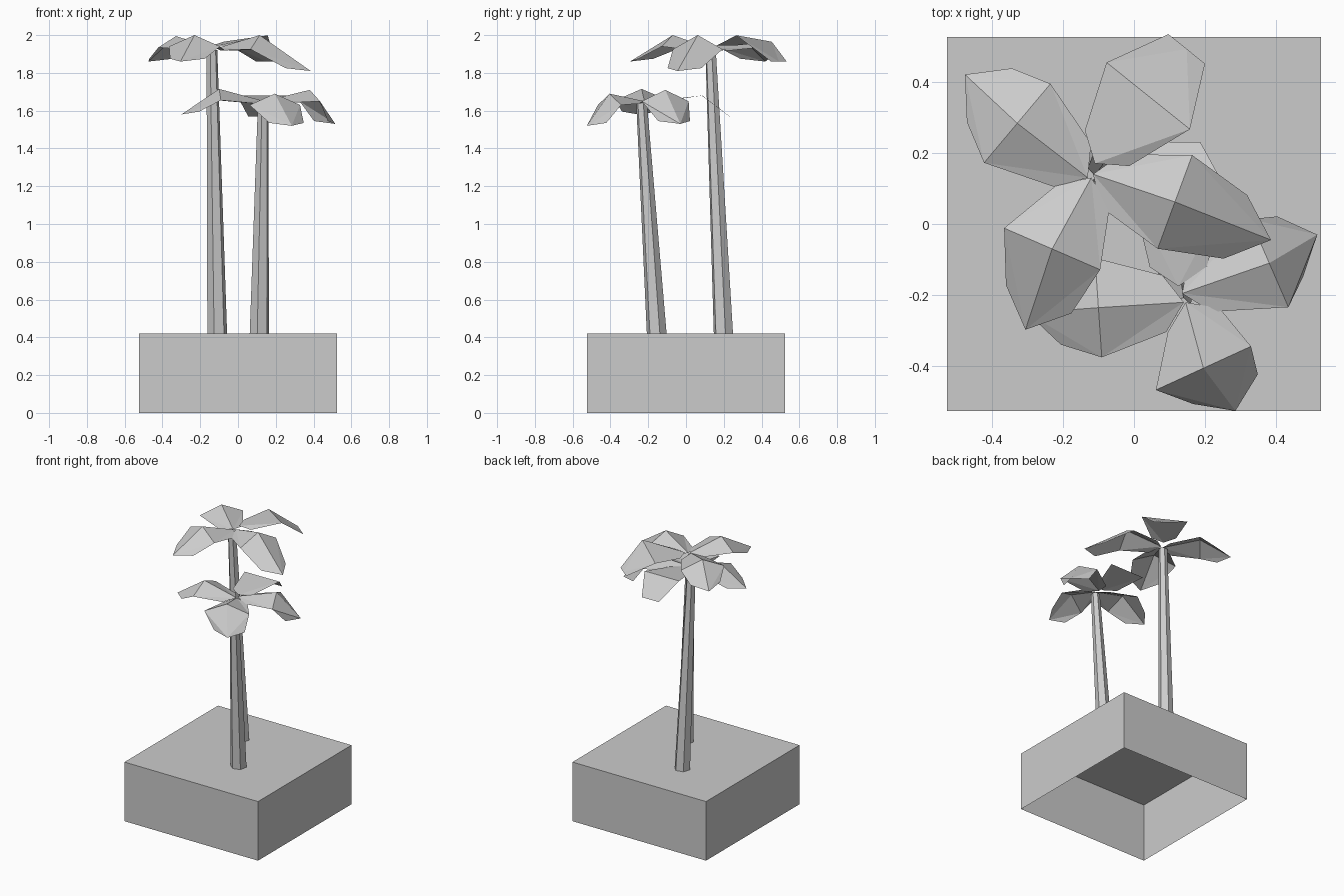
import bpy
import math
from mathutils import Vector

if "Cube" in bpy.data.objects:
    bpy.data.objects.remove(bpy.data.objects["Cube"])


def make(name, verts, faces):
    mesh = bpy.data.meshes.new(name)
    mesh.from_pydata(verts, [], faces)
    mesh.update()
    obj = bpy.data.objects.new(name, mesh)
    bpy.context.collection.objects.link(obj)
    return obj


def trunk(name, bottom, top, r0, r1, turn, n=6):
    # tapered, leaning six-sided stem
    verts = []
    for (x, y, z), r in ((bottom, r0), (top, r1)):
        for i in range(n):
            a = math.radians(turn) + 2 * math.pi * i / n
            verts.append((x + r * math.cos(a), y + r * math.sin(a), z))
    faces = [(i, (i + 1) % n, n + (i + 1) % n, n + i) for i in range(n)]
    faces += [tuple(reversed(range(n))), tuple(range(n, 2 * n))]
    make(name, verts, faces)


def leaf(name, base, mid, tip, width, droop=0.06, flat=False, tilt=0.0):
    # folded leaf: ridge base-mid-tip with three pairs of edge points
    base, mid, tip = Vector(base), Vector(mid), Vector(tip)
    along = Vector((tip.x - base.x, tip.y - base.y, 0))
    d = along.normalized()
    left = Vector((-d.y, d.x, 0))
    up = Vector((0, 0, 1))
    verts = [base, mid, tip]
    for s in (1, -1):
        side = left * s
        inner = base + d * 0.055 + side * 0.08 - up * (0 if flat else 0.012)
        middle = mid + side * width - up * (droop + s * tilt)
        if flat:
            outer = tip + side * 0.066
        else:
            outer = tip - d * along.length * 0.2 + side * width * 0.68 + up * 0.015
        verts += [inner, middle, outer]
    faces = [(0, 4, 3), (0, 1, 4), (1, 2, 4), (4, 2, 5),
             (0, 6, 7), (0, 7, 1), (1, 7, 2), (7, 8, 2)]
    make(name, verts, [tuple(reversed(f)) for f in faces])


# planter: open underneath
h, t = 0.525, 0.42
corners = [(-h, -h), (h, -h), (h, h), (-h, h)]
make("planter", [(x, y, z) for z in (0, t) for x, y in corners],
     [(i, (i + 1) % 4, 4 + (i + 1) % 4, 4 + i) for i in range(4)] + [(4, 5, 6, 7)])

# trunks
trunk("tall_trunk", (-0.11, 0.198, t), (-0.138, 0.13, 1.92), 0.0535, 0.029, 12)
trunk("short_trunk", (0.113, -0.155, t), (0.133, -0.235, 1.64), 0.0535, 0.029, 18)

# tall crown
leaf("tall_leaf_left", (-0.13, 0.13, 1.93), (-0.328, 0.283, 1.995), (-0.475, 0.42, 1.86), 0.145)
leaf("tall_leaf_front", (-0.12, 0.13, 1.93), (-0.23, -0.07, 2.0), (-0.305, -0.297, 1.86), 0.147)
leaf("tall_leaf_right", (-0.115, 0.14, 1.93), (0.115, 0.062, 2.0), (0.385, -0.045, 1.81), 0.14, 0.075)
leaf("tall_leaf_back", (-0.11, 0.17, 1.945), (0.04, 0.36, 1.982), (0.148, 0.492, 1.86), 0.15,
     0, True, 0.017)

# short crown
leaf("short_leaf_right", (0.135, -0.195, 1.65), (0.38, -0.11, 1.71), (0.515, -0.03, 1.53), 0.135)
leaf("short_leaf_front", (0.145, -0.22, 1.65), (0.195, -0.405, 1.69), (0.285, -0.525, 1.52), 0.147)
leaf("short_leaf_left", (0.14, -0.22, 1.65), (-0.1, -0.235, 1.715), (-0.3, -0.25, 1.58), 0.14)
leaf("short_leaf_back", (0.125, -0.175, 1.65), (0.13, 0.085, 1.68), (0.12, 0.23, 1.57), 0.135,
     0, True)
